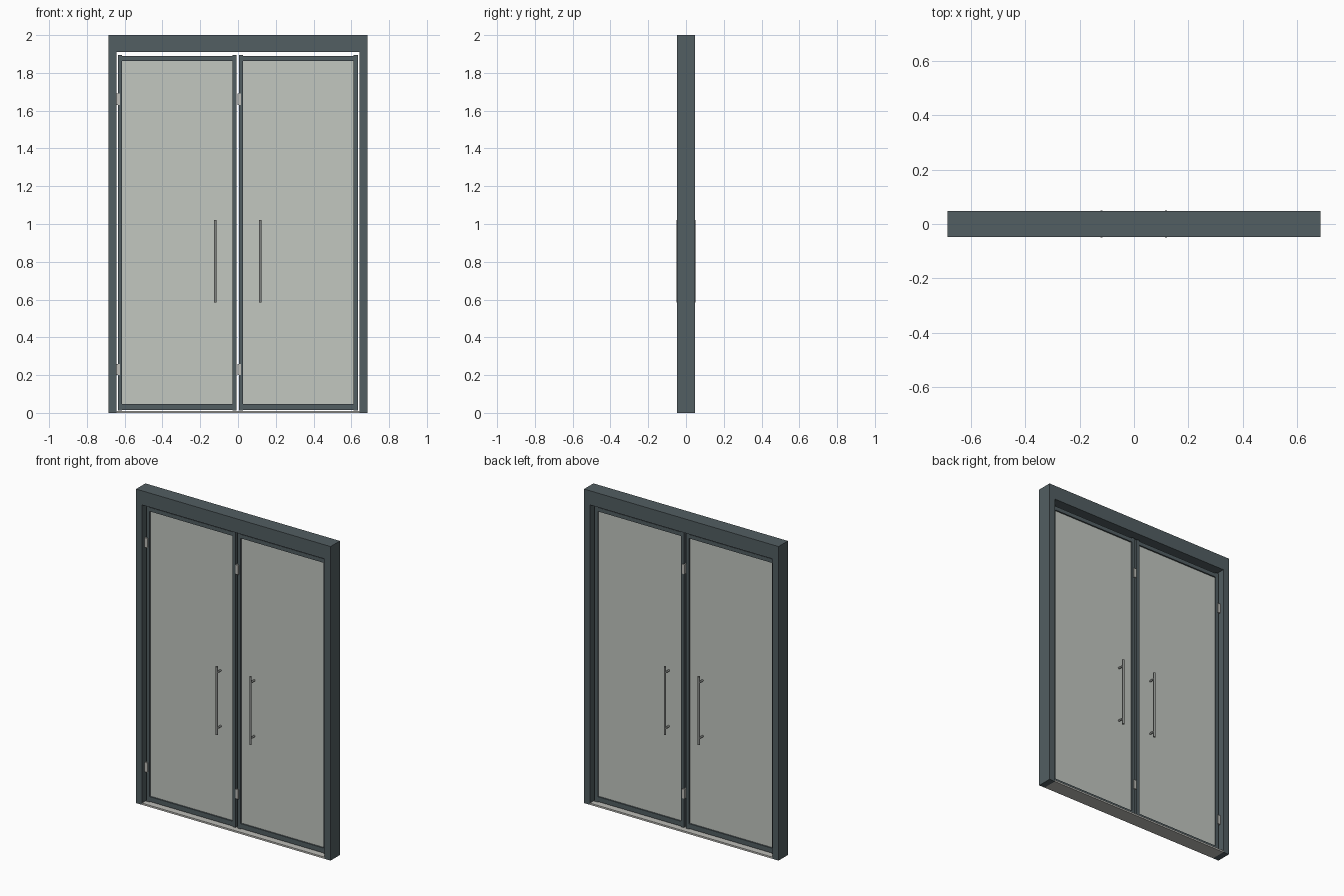
import bpy
import math

cube = bpy.data.objects.get("Cube")
if cube:
    bpy.data.objects.remove(cube, do_unlink=True)


def make_material(name, r, g, b):
    mat = bpy.data.materials.new(name)
    mat.use_nodes = True
    mat.diffuse_color = (r, g, b, 1)
    mat.node_tree.nodes["Principled BSDF"].inputs["Base Color"].default_value = (r, g, b, 1)
    return mat


FRAME = make_material("slate grey paint", 0.085, 0.112, 0.122)
GLASS = make_material("frosted glass", 0.54, 0.57, 0.53)
ALUMINIUM = make_material("light aluminium", 0.50, 0.50, 0.47)
STEEL = make_material("handle steel", 0.24, 0.25, 0.24)


def box(name, x, y, z, mat):
    """Box from (low, high) ranges on each axis."""
    bpy.ops.mesh.primitive_cube_add(size=1, location=[sum(r) / 2 for r in (x, y, z)])
    obj = bpy.context.object
    obj.name = name
    obj.scale = [r[1] - r[0] for r in (x, y, z)]
    bpy.ops.object.transform_apply(location=False, rotation=False, scale=True)
    obj.data.materials.append(mat)
    return obj


def rod(name, centre, radius, length, mat, along_y=False):
    bpy.ops.mesh.primitive_cylinder_add(
        vertices=16, radius=radius, depth=length, location=centre,
        rotation=(math.pi / 2 if along_y else 0, 0, 0))
    obj = bpy.context.object
    obj.name = name
    obj.data.materials.append(mat)
    bpy.ops.object.shade_smooth_by_angle()
    return obj


WIDTH, OPENING, DEPTH = 0.685, 0.644, 0.047
HEAD, SILL = 1.91, 0.011
LEAF, STILE = 0.013, 0.022

# Outer frame and threshold
box("header", (-WIDTH, WIDTH), (-DEPTH, DEPTH), (HEAD, 2), FRAME)
for side, s in (("right", -1), ("left", 1)):
    box(side + "_jamb", sorted((s * OPENING, s * WIDTH)), (-DEPTH, DEPTH), (0, HEAD), FRAME)
box("threshold", (-OPENING, OPENING), (-DEPTH, DEPTH), (0, SILL), ALUMINIUM)


def door(side, x0, x1, handle_x):
    y = (-LEAF, LEAF)
    bottom, top = SILL + 0.001, 1.895
    # Stiles and rails
    box(side + "_outer_stile", (x0, x0 + STILE), y, (bottom, top), FRAME)
    box(side + "_inner_stile", (x1 - STILE, x1), y, (bottom, top), FRAME)
    inner = (x0 + STILE, x1 - STILE)
    box(side + "_bottom_rail", inner, y, (bottom + 0.004, 0.047), FRAME)
    box(side + "_top_rail", inner, y, (1.864, 1.889), FRAME)
    # Glass panel
    box(side + "_glass", inner, (-0.004, 0.004), (0.047, 1.864), GLASS)
    # Hinges on the edge at low x
    for level, z in (("lower", 0.23), ("upper", 1.66)):
        box(f"{side}_{level}_hinge", (x0 - 0.008, x0 + 0.010), (-0.019, 0.019),
            (z - 0.03, z + 0.03), ALUMINIUM)
    # Pull bars on both faces, joined by posts through the glass
    for face, s in (("front", -1), ("back", 1)):
        rod(f"{side}_{face}_handle_bar", (handle_x, s * 0.043, 0.803), 0.007, 0.435, STEEL)
    for level, z in (("lower", 0.625), ("upper", 0.98)):
        rod(f"{side}_{level}_handle_post", (handle_x, 0, z), 0.006, 0.086, STEEL, True)


door("right", -0.636, -0.008, -0.12)
door("left", 0.005, 0.634, 0.118)
